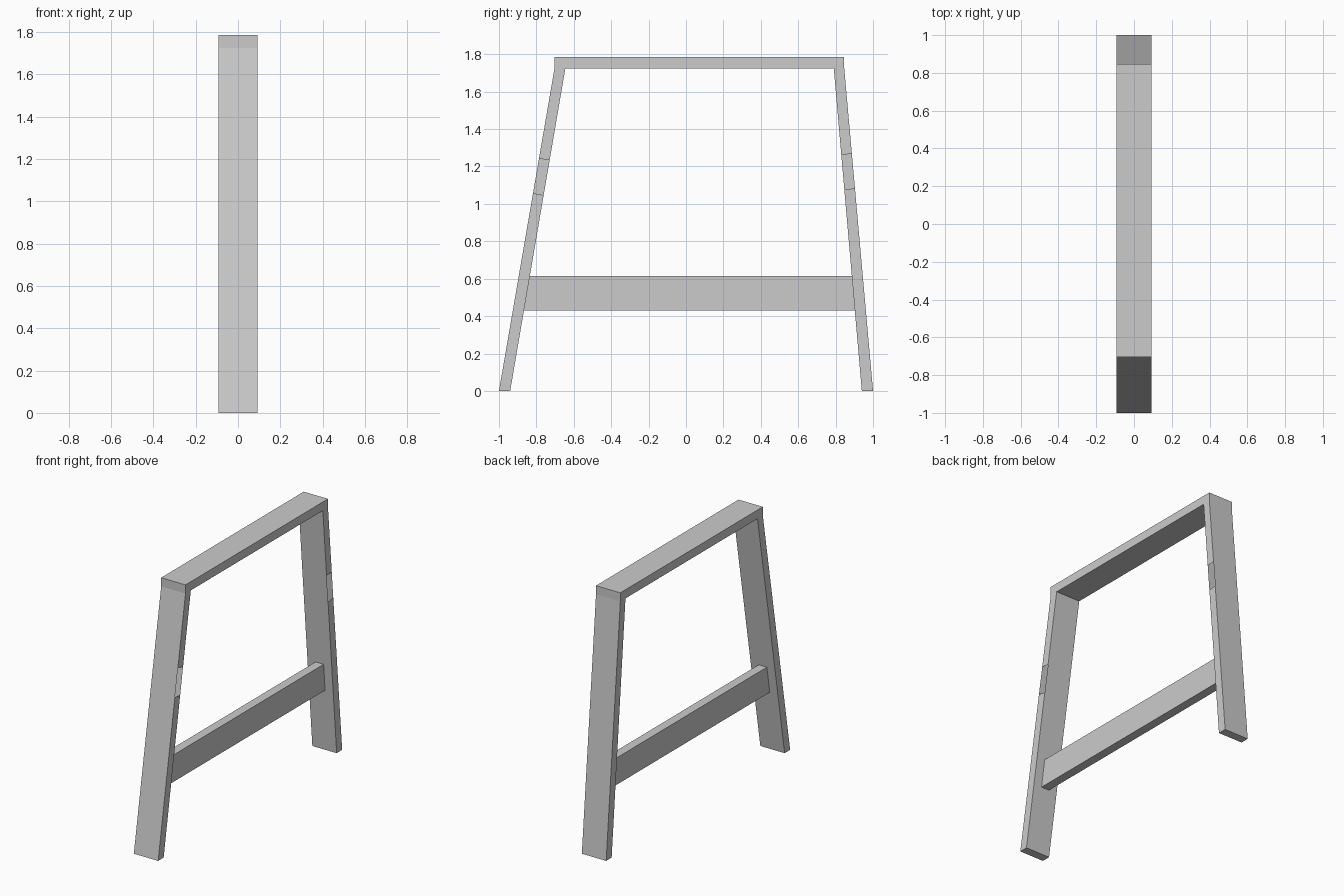
import bpy
import bmesh

if "Cube" in bpy.data.objects:
    bpy.data.objects.remove(bpy.data.objects["Cube"])

HALF_W = 0.0925      # half width of the frame planks
BAR_LOW, BAR_TOP = 1.725, 1.785


def lerp(a, b, z):
    """Point (y, z) on the line a-b at height z."""
    t = (z - a[1]) / (b[1] - a[1])
    return (a[0] + (b[0] - a[0]) * t, z)


def build(name, outline, plates, half, open_plates=()):
    """Extrude side plates along x; the rim follows the closed outline."""
    bm = bmesh.new()
    cache = {}

    def vert(x, p):
        key = (x, round(p[0], 5), round(p[1], 5))
        if key not in cache:
            cache[key] = bm.verts.new((x, p[0], p[1]))
        return cache[key]

    for i, plate in enumerate(plates):
        bm.faces.new([vert(-half, p) for p in plate])
        if i not in open_plates:
            bm.faces.new([vert(half, p) for p in plate])
    for a, b in zip(outline, outline[1:] + outline[:1]):
        bm.faces.new([vert(-half, a), vert(half, a), vert(half, b), vert(-half, b)])
    bmesh.ops.recalc_face_normals(bm, faces=bm.faces)
    mesh = bpy.data.meshes.new(name)
    bm.to_mesh(mesh)
    bm.free()
    obj = bpy.data.objects.new(name, mesh)
    bpy.context.collection.objects.link(obj)
    return obj


# Leg edges: foot and shoulder points in (y, z)
left_out = ((-1.0, 0), (-0.703, BAR_LOW))
left_in = ((-0.94, 0), (-0.645, BAR_LOW))
right_out = ((1.0, 0), (0.846, BAR_LOW))
right_in = ((0.94, 0), (0.79, BAR_LOW))


def stations(edge, z_low, z_high):
    return [edge[0], lerp(*edge, z_low), lerp(*edge, z_high), edge[1]]


lo, li = stations(left_out, 1.057, 1.243), stations(left_in, 1.047, 1.233)
ro, ri = stations(right_out, 1.083, 1.268), stations(right_in, 1.077, 1.262)

# Bent frame: two splayed legs joined by the top bar, with a slot opening
# in the +x edge of each leg
plates = []
for outer, inner in ((lo, li), (ro, ri)):
    for k in range(3):
        plates.append([outer[k], inner[k], inner[k + 1], outer[k + 1]])
top_l, top_r = (-0.703, BAR_TOP), (0.846, BAR_TOP)
plates.append([lo[3], li[3], ri[3], ro[3], top_r, top_l])
outline = lo + [top_l, top_r] + ro[::-1] + ri + li[::-1]
build("leg_frame", outline, plates, HALF_W, open_plates=(1, 4))

# Lower stretcher between the legs, ends cut to the leg angles
beam = [lerp(*left_in, 0.43), lerp(*right_in, 0.43),
        lerp(*right_in, 0.615), lerp(*left_in, 0.615)]
build("stretcher", beam, [beam], 0.031)
